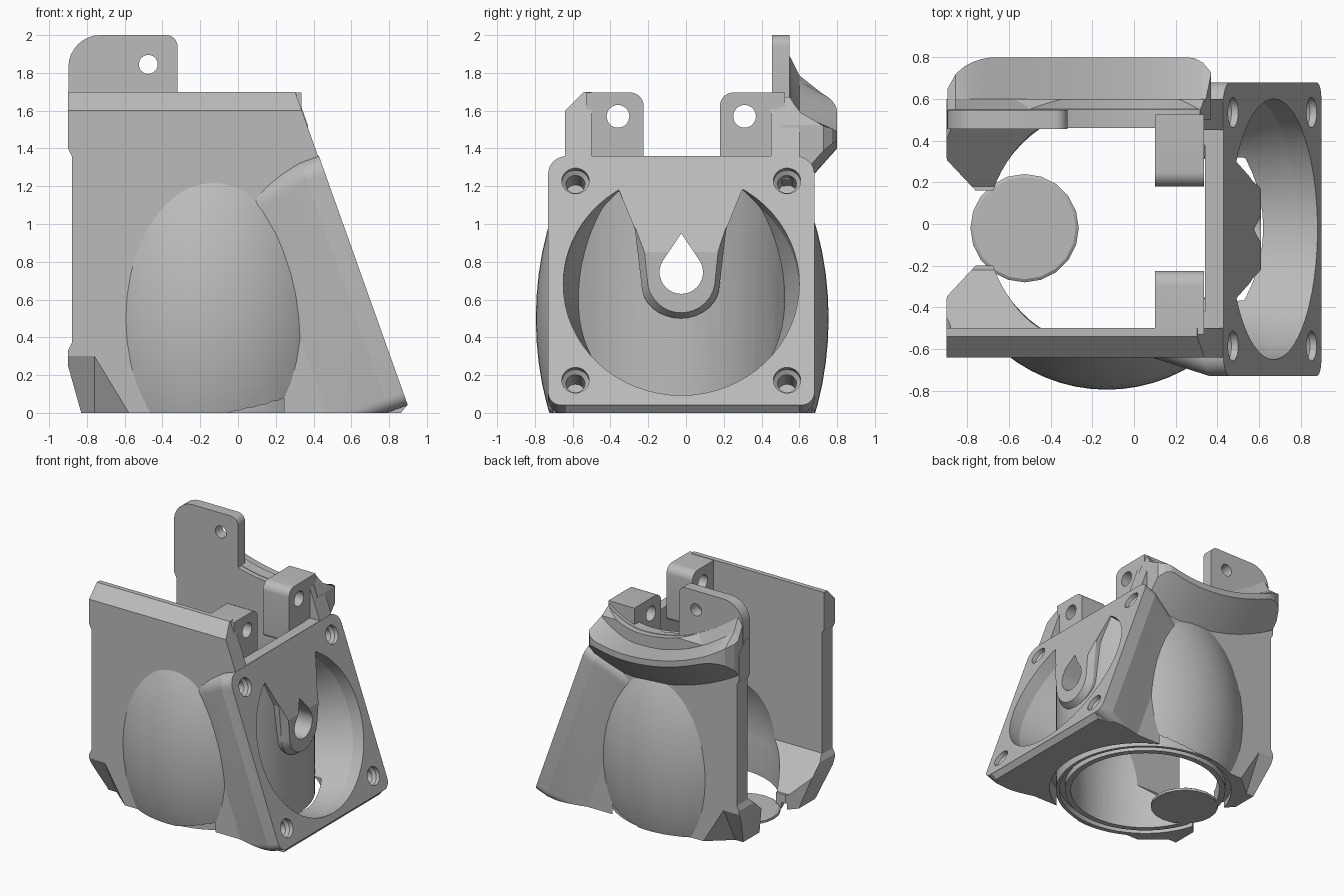
import bpy, bmesh
from math import sin, cos, pi, radians, sqrt
from mathutils import Vector, Matrix

cube = bpy.data.objects.get("Cube")
if cube:
    bpy.data.objects.remove(cube, do_unlink=True)

MID_X, MID_Y = -0.13, -0.02      # axis of the round shroud
PLATE_Y = -0.025                 # centre line of the sloped plate
LEAN = 0.357                     # slope of the plate, dx per dz
NX, NZ = 0.942, 0.336            # plate normal


# ---- section placement: 2D points to a plane ----
def at_x(t, pts):
    return [Vector((t, a, b)) for a, b in pts]


def at_y(t, pts):
    return [Vector((a, t, b)) for a, b in pts]


def at_z(t, pts):
    return [Vector((a, b, t)) for a, b in pts]


def on_plate(d, pts):
    """Points (y, distance up the slope) at depth d behind the plate face."""
    return [Vector((0.895 - NZ * v - NX * d, y, 0.04 + NX * v - NZ * d)) for y, v in pts]


def circle(a, b, r, n=32):
    return [(a + r * cos(2 * pi * i / n), b + r * sin(2 * pi * i / n)) for i in range(n)]


def rect(a0, a1, b0, b1, radii=(0, 0, 0, 0), n=8):
    """Rectangle with a radius per corner: low-low, high-low, high-high, low-high."""
    corners = ((a0, b0, 1, 1), (a1, b0, -1, 1), (a1, b1, -1, -1), (a0, b1, 1, -1))
    pts = []
    for k, ((a, b, sa, sb), r) in enumerate(zip(corners, radii)):
        if r == 0:
            pts.append((a, b))
            continue
        for i in range(n + 1):
            t = pi + k * pi / 2 + i * pi / 2 / n
            pts.append((a + sa * r + r * cos(t), b + sb * r + r * sin(t)))
    return pts


# ---- solids ----
def finish(name, bm):
    bmesh.ops.recalc_face_normals(bm, faces=bm.faces[:])
    mesh = bpy.data.meshes.new(name)
    bm.to_mesh(mesh)
    bm.free()
    obj = bpy.data.objects.new(name, mesh)
    bpy.context.collection.objects.link(obj)
    return obj


def loft(name, *sections):
    bm = bmesh.new()
    rings = [[bm.verts.new(p) for p in s] for s in sections]
    for r0, r1 in zip(rings, rings[1:]):
        for i in range(len(r0)):
            j = (i + 1) % len(r0)
            bm.faces.new((r0[i], r0[j], r1[j], r1[i]))
    bm.faces.new(rings[0])
    bm.faces.new(rings[-1])
    return finish(name, bm)


def box(name, x0, x1, y0, y1, z0, z1):
    return loft(name, at_z(z0, rect(x0, x1, y0, y1)), at_z(z1, rect(x0, x1, y0, y1)))


def dome(name, r, height, z):
    bm = bmesh.new()
    m = Matrix.Translation((MID_X, MID_Y, z)) @ Matrix.Diagonal((r, r, height, 1))
    bmesh.ops.create_uvsphere(bm, u_segments=64, v_segments=32, radius=1, matrix=m)
    return finish(name, bm)


def drum(name, r, z0, z1, shift=0):
    ring = circle(MID_X + shift, MID_Y, r, 64)
    return loft(name, at_z(z0, ring), at_z(z1, ring))


def combine(target, tool, kind="DIFFERENCE"):
    tool.hide_render = True
    mod = target.modifiers.new("cut", "BOOLEAN")
    mod.operation, mod.solver, mod.object = kind, "EXACT", tool
    bpy.context.view_layer.objects.active = target
    bpy.ops.object.modifier_apply(modifier=mod.name)
    bpy.data.objects.remove(tool, do_unlink=True)


# ---- outer shape: wedge body, round shroud, flared fan plate ----
def side(top):
    return [(-0.83, 0), (0.862, 0), (0.895, 0.04), (0.895 - LEAN * (top - 0.04), top),
            (-0.9, top), (-0.9, 1.4), (-0.88, 1.36), (-0.88, 0.37), (-0.9, 0.33), (-0.9, 0.25)]


body = loft("duct_body", at_y(-0.64, side(1.6)), at_y(-0.54, side(1.7)),
            at_y(0.52, side(1.7)), at_y(0.6, side(1.6)))
combine(body, dome("shroud", 0.775, 1.2, 0.5), "UNION")
corner = (0.07, 0.07, 0.1, 0.1)
face = rect(-0.73, 0.68, 0, 1.4, corner)
combine(body, loft("fan_plate", on_plate(-0.006, face), on_plate(0.1, face),
                   on_plate(0.42, rect(-0.638, 0.598, 0.01, 1.35, corner))), "UNION")
combine(body, box("floor_cut", -2, 2, -2, 2, -1, 0))

# ---- interior: open bay, round outlet, gap and chamfers at the feet ----
bay = [(-0.5, 0.38), (-0.22, 0.12), (0.18, 0.12), (0.46, 0.38), (0.46, 1.9), (-0.5, 1.9)]
bay_end = [(MID_Y + (y - MID_Y) * 0.83, z) for y, z in bay]
combine(body, loft("bay_cut", at_x(-1.2, bay), at_x(0.1, bay), at_x(0.34, bay_end)))
combine(body, drum("outlet_cut", 0.575, -0.2, 0.36))
combine(body, dome("inner_dome_cut", 0.58, 0.75, 0.35))
combine(body, box("foot_gap_cut", -1.2, -0.4, -0.2, 0.16, -0.2, 0.3))
for s in (-1, 1):
    tip = [(-1, MID_Y), (-0.76, MID_Y + s * 0.18), (-0.91, MID_Y + s * 0.34),
           (-1, MID_Y + s * 0.34)]
    combine(body, loft("foot_tip_cut", at_z(-0.1, tip), at_z(0.5, tip)))
    under = [(0.8, 0.31), (0.625, 0.31), (0.44, -0.05), (0.8, -0.05)]
    combine(body, loft("foot_underside_cut", *[
        at_x(x, [(MID_Y + s * (y + out), z) for y, z in under])
        for x, out in ((-1.2, 0), (-0.76, 0), (-0.5, 0.22))]))

# ---- air duct: fan funnel and outlet crescent in front of the inner shell ----
fan_v = 0.68
duct = loft("duct_cut", on_plate(-0.2, circle(PLATE_Y, fan_v, 0.625, 64)),
            on_plate(0.1, circle(PLATE_Y, fan_v, 0.625, 64)),
            on_plate(0.25, circle(PLATE_Y, fan_v, 0.585, 64)),
            on_plate(0.45, circle(PLATE_Y, fan_v, 0.53, 64)))
combine(duct, drum("outlet_crescent", 0.7, -0.2, 0.15, 0.05), "UNION")
combine(duct, drum("shell_keep", 0.69, -1, 1.8))
tongue = [(PLATE_Y + 0.18 * cos(pi + i * pi / 16), 0.71 + 0.18 * sin(pi + i * pi / 16))
          for i in range(17)]
tongue += [(PLATE_Y + 0.21, 1), (PLATE_Y + 0.28, 1.2), (PLATE_Y + 0.36, 1.4),
           (PLATE_Y - 0.36, 1.4), (PLATE_Y - 0.28, 1.2), (PLATE_Y - 0.21, 1)]
combine(duct, loft("tongue_keep", at_x(0.1, [(y * 1.15, z - 0.03) for y, z in tongue]),
                   at_x(0.56, [(y * 1.15, z - 0.03) for y, z in tongue]),
                   at_x(0.61, tongue)))
combine(body, duct)

# ---- shallow groove around the outlet ----
groove = drum("outlet_groove", 0.665, -0.2, 0.05)
combine(groove, drum("groove_core", 0.62, -0.4, 0.2))
combine(body, groove)

# ---- teardrop window, shelf between the ears, screw holes ----
drop = [(PLATE_Y + 0.115 * cos(t), 0.745 + 0.115 * sin(t))
        for t in (radians(150 + 12 * i) for i in range(21))] + [(PLATE_Y, 0.95)]
combine(body, loft("teardrop_cut", at_x(0.1, drop), at_x(1.5, drop)))
combine(body, box("shelf_cut", 0.02, 0.8, -0.5, 0.45, 1.36, 2))
for y in (-0.585, 0.535):
    for v in (0.14, 1.26):
        combine(body, loft("screw_cut", on_plate(-0.05, circle(y, v, 0.072)),
                           on_plate(0.03, circle(y, v, 0.072)),
                           on_plate(0.05, circle(y, v, 0.05)),
                           on_plate(0.2, circle(y, v, 0.05))))


# ---- rear collar, swept along a dipping arc with rounded ends ----
def rim_height(x):
    return min(1.55 + (1.2 if x > 0 else 0.46) * x * x, 1.82 + 2 * (x + 0.9))


def collar_section(x):
    left = max(0, (-0.66 - x) / 0.24)
    right = max(0, (x - 0.26) / 0.14)
    out = 0.8 - 0.19 * (1 - sqrt(1 - left ** 2)) - 0.19 * (1 - sqrt(1 - right ** 2))
    high = 1.45 + (0.5 if x > 0 else 0.33) * x * x
    low = high - 0.05 - 1.1 * (0.8 - out)
    rim = rim_height(x)
    return at_x(x, [(0.5, high - 0.285), (0.595, high - 0.28), (out, low), (out, high),
                    (0.6, max(rim - 0.1, high + 0.004)), (0.55, rim), (0.5, rim)])


dip = [(x, rim_height(x) - 0.004) for x in (-0.5 + 0.83 * i / 24 for i in range(25))]
dip += [(0.33, 2), (-0.5, 2)]
combine(body, loft("rim_dip_cut", at_y(0.4, dip), at_y(1, dip)))
combine(body, loft("rear_collar", *[collar_section(-0.895 + 1.265 * i / 32)
                                    for i in range(33)]), "UNION")
front = rect(-2, 2, -1, 3)
combine(body, loft("plate_trim", on_plate(-0.004, front), on_plate(-1, front)))

# ---- mounting ears and tall tab ----
for y0, y1, hole_y, radii in ((-0.53, -0.225, -0.36, (0, 0.03, 0.07, 0)),
                              (0.18, 0.525, 0.31, (0.03, 0, 0, 0.07))):
    ear = rect(y0, y1, 1.25, 1.696, radii)
    combine(body, loft("ear", at_x(0.1, ear), at_x(0.335, ear)), "UNION")
    bore = circle(hole_y, 1.57, 0.06)
    combine(body, loft("ear_bore", at_x(-0.1, bore), at_x(0.6, bore)))
tab = rect(-0.898, -0.32, 1.5, 2, (0, 0, 0.06, 0.17))
combine(body, loft("tab", at_y(0.455, tab), at_y(0.548, tab)), "UNION")
bore = circle(-0.475, 1.845, 0.05)
combine(body, loft("tab_bore", at_y(0.3, bore), at_y(0.9, bore)))

# ---- loose disc in the outlet ----
disc = loft("outlet_disc", at_z(0, circle(-0.525, MID_Y, 0.26, 20)),
            at_z(0.02, circle(-0.525, MID_Y, 0.26, 20)),
            at_z(0.03, circle(-0.525, MID_Y, 0.245, 20)))

# ---- colour and shading ----
grey = bpy.data.materials.new("light_grey")
grey.use_nodes = True
colour = (0.5, 0.5, 0.5, 1)
grey.diffuse_color = colour
grey.node_tree.nodes["Principled BSDF"].inputs["Base Color"].default_value = colour
for obj in (body, disc):
    obj.data.materials.clear()
    obj.data.materials.append(grey)
    bpy.ops.object.select_all(action="DESELECT")
    obj.select_set(True)
    bpy.context.view_layer.objects.active = obj
    bpy.ops.object.shade_smooth_by_angle(angle=radians(14))
